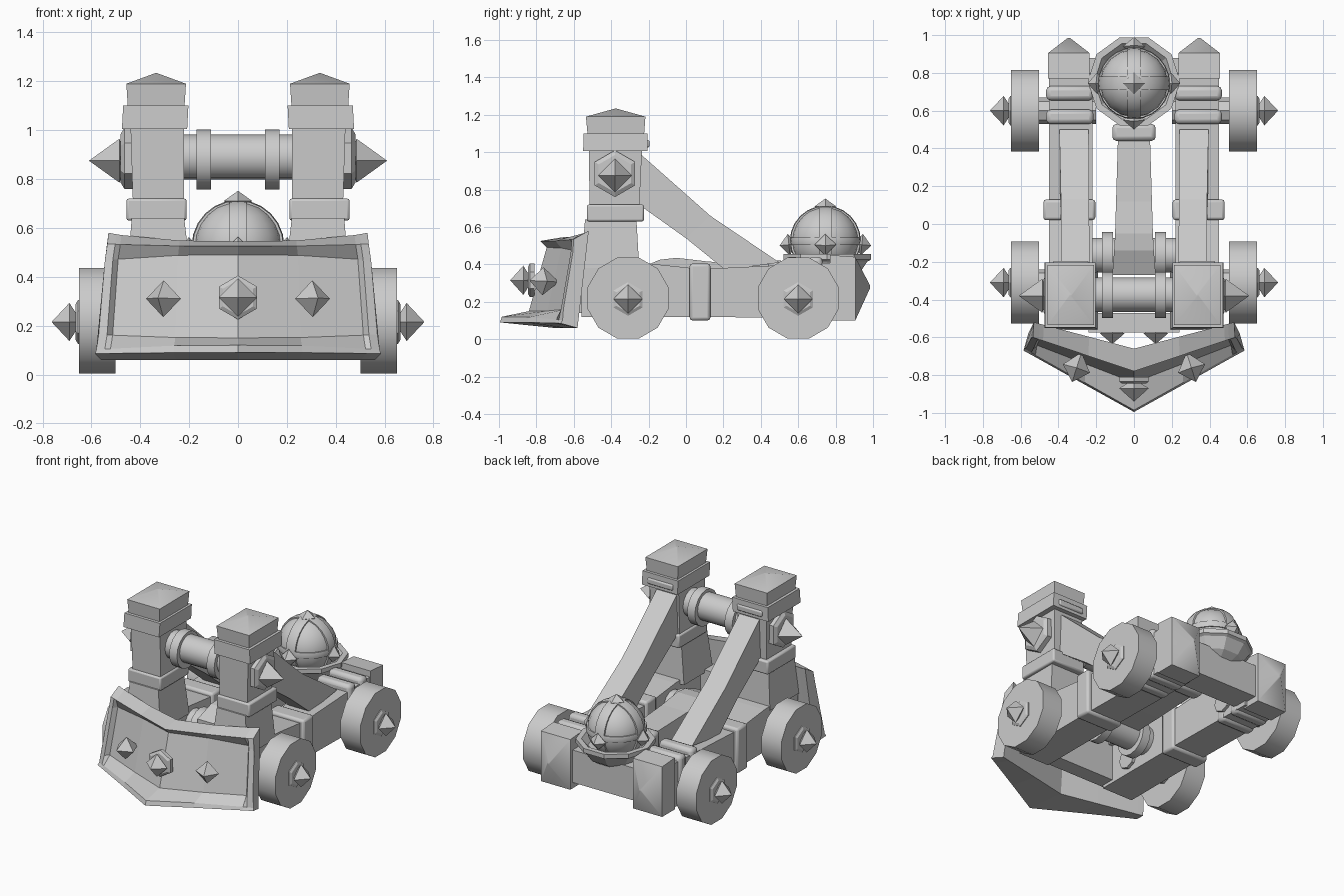
import bpy, bmesh, math
from mathutils import Vector

if "Cube" in bpy.data.objects:
    bpy.data.objects.remove(bpy.data.objects["Cube"])

grey = bpy.data.materials.new("grey")
grey.diffuse_color = (0.6, 0.6, 0.6, 1)
grey.use_nodes = True
grey.node_tree.nodes["Principled BSDF"].inputs["Base Color"].default_value = grey.diffuse_color


def finish(name, bm, bevel=0, smooth=0):
    bmesh.ops.recalc_face_normals(bm, faces=bm.faces[:])
    mesh = bpy.data.meshes.new(name)
    bm.to_mesh(mesh)
    bm.free()
    ob = bpy.data.objects.new(name, mesh)
    bpy.context.collection.objects.link(ob)
    mesh.materials.append(grey)
    if bevel:
        m = ob.modifiers.new("bevel", 'BEVEL')
        m.width, m.segments = bevel, 2
    if smooth:
        bpy.context.view_layer.objects.active = ob
        ob.select_set(True)
        bpy.ops.object.shade_smooth_by_angle(angle=math.radians(smooth))
        ob.select_set(False)
    return ob


def loft(name, rings, bevel=0, smooth=0):
    """Skin a list of equal-length vertex rings and cap both ends."""
    bm = bmesh.new()
    vs = [[bm.verts.new(p) for p in r] for r in rings]
    n = len(vs[0])
    for a, b in zip(vs, vs[1:]):
        for i in range(n):
            bm.faces.new((a[i], a[(i + 1) % n], b[(i + 1) % n], b[i]))
    bm.faces.new(vs[0])
    bm.faces.new(vs[-1])
    return finish(name, bm, bevel, smooth)


def rect(x0, x1, y0, y1, z):
    return [(x0, y0, z), (x1, y0, z), (x1, y1, z), (x0, y1, z)]


def box(name, x0, x1, y0, y1, z0, z1, bevel=0):
    return loft(name, [rect(x0, x1, y0, y1, z0), rect(x0, x1, y0, y1, z1)], bevel, 50 if bevel else 0)


def lathe(name, center, axis, profile, n, phase=0.0, smooth=0):
    """Turn (radius, distance) pairs about an axis."""
    q = Vector(axis).to_track_quat('Z', 'Y')
    bm = bmesh.new()
    rings = []
    for r, t in profile:
        k = 1 if r == 0 else n
        ring = []
        for i in range(k):
            a = math.pi / 2 + (i + phase) * 2 * math.pi / n
            p = q @ Vector((r * math.cos(a), r * math.sin(a), t)) + Vector(center)
            ring.append(bm.verts.new(p))
        rings.append(ring)
    for a, b in zip(rings, rings[1:]):
        for i in range(n):
            f = [a[i % len(a)], a[(i + 1) % len(a)], b[(i + 1) % len(b)], b[i % len(b)]]
            bm.faces.new(list(dict.fromkeys(f)))
    for ring in (rings[0], rings[-1]):
        if len(ring) > 2:
            bm.faces.new(ring)
    return finish(name, bm, 0, smooth)


def spike(name, center, axis, r=0.078, length=0.075, back=0.045, plate=0.1):
    lathe(name, center, axis, [(0, -back), (r, 0), (0, length)], 4)
    if plate:
        lathe(name + "_plate", center, axis, [(plate, -0.06), (plate, -0.035), (plate * 0.8, -0.025)], 6)


def roller(name, y, z, half):
    """Horizontal drum with two collars."""
    lathe(name, (0, y, z), (1, 0, 0), [(0.092, -half), (0.092, half)], 16, 0, 38)
    for s in (-1, 1):
        lathe(name + "_ring", (s * 0.14, y, z - 0.01), (1, 0, 0),
              [(0.122, -0.029), (0.122, 0.029)], 16, 0, 38)


for s in (-1, 1):
    def sbox(name, x0, x1, *rest):
        return box(name, *sorted((s * x0, s * x1)), *rest)

    def srect(x0, x1, y0, y1, z):
        return rect(s * x0, s * x1, y0, y1, z)

    # Wheels with spiked hubs
    for y in (-0.31, 0.6):
        lathe("wheel", (0, y, 0.22), (s, 0, 0), [(0.224, 0.502), (0.224, 0.65)], 12, 0.5, 38)
        lathe("axle_stub", (0, y, 0.218), (s, 0, 0), [(0.07, 0.2), (0.07, 0.51)], 8)
        spike("hub_spike", (s * 0.69, y, 0.215), (s, 0, 0), 0.078, 0.073, 0.05, 0.09)

    # Side beam with pointed rear block
    loft("side_beam", [[(s * x, y, z) for x, z in ((0.22, b), (0.45, b), (0.45, t), (0.22, t))]
                       for y, b, t in ((-0.56, 0.12, 0.42), (-0.2, 0.12, 0.405), (0.08, 0.12, 0.375), (0.8, 0.11, 0.41))])
    loft("rear_block", [[(s * x, y, z) for x, z in ((0.345 - w, b), (0.345 + w, b), (0.345 + w, t), (0.345 - w, t))]
                        for y, w, b, t in ((0.77, 0.11, 0.1, 0.45), (0.905, 0.11, 0.1, 0.44), (0.985, 0.006, 0.275, 0.285))],
         0, 50)
    sbox("beam_band", 0.205, 0.48, 0.02, 0.13, 0.1, 0.405, 0.015)
    for y in (0.53, 0.655):
        sbox("rear_strap", 0.215, 0.465, y, y + 0.075, 0.1, 0.44, 0.022)

    # Upright post, collars and pointed cap
    loft("post_base", [srect(0.19, 0.455, -0.56, -0.25, 0.38), srect(0.22, 0.435, -0.54, -0.265, 0.64)])
    sbox("lower_collar", 0.21, 0.457, -0.53, -0.225, 0.63, 0.72, 0.01)
    loft("post", [srect(0.222, 0.43, -0.515, -0.25, 0.7), srect(0.22, 0.44, -0.52, -0.235, 1.02)])
    loft("upper_collar", [srect(0.208, 0.475, -0.55, -0.205, 1.005), srect(0.203, 0.47, -0.547, -0.205, 1.1)])
    loft("post_cap", [srect(0.22, 0.45, -0.525, -0.225, 1.08), srect(0.213, 0.457, -0.535, -0.217, 1.19),
                      srect(0.33, 0.34, -0.38, -0.372, 1.233)], 0, 38)
    sbox("collar_strap", 0.24, 0.43, -0.215, -0.195, 1.025, 1.065, 0.009)

    # Diagonal brace from post to beam
    loft("brace", [[(s * a, y0, z0), (s * b, y0, z0), (s * b, y1, z1), (s * a, y1, z1)]
                   for a, b, y0, z0, y1, z1 in ((0.235, 0.385, -0.26, 0.725, -0.26, 1.005),
                                                (0.238, 0.387, 0.0, 0.54, 0.13, 0.66),
                                                (0.24, 0.395, 0.21, 0.37, 0.5, 0.41))])

    # Upper axle end plate and spike
    lathe("axle_plate", (0, -0.38, 0.885), (s, 0, 0), [(0.125, 0.43), (0.125, 0.465), (0.1, 0.48)], 6)
    spike("axle_spike", (s * 0.485, -0.38, 0.875), (s, 0, 0), 0.09, 0.125, 0.03, 0)

    # Small spikes on the front beam and side spikes on the shield
    spike("beam_spike", (s * 0.115, -0.58, 0.3), (0, -1, 0), 0.065, 0.055, 0.03, 0)
    spike("shield_spike", (s * 0.305, -0.765, 0.31), (s * 0.3, -0.95, 0.05), 0.075, 0.075, 0.09, 0)

# Drums and cross beams
roller("upper_roller", -0.375, 0.89, 0.26)
roller("lower_roller", -0.165, 0.28, 0.24)
box("front_crossbeam", -0.24, 0.24, -0.575, -0.47, 0.14, 0.4)
box("rear_crossbeam", -0.26, 0.26, 0.7, 0.88, 0.14, 0.36)

# Throwing arm and its band
loft("throwing_arm", [[(-w, y, b), (w, y, b), (w, y, t), (-w, y, t)]
                      for y, w, b, t in ((-0.27, 0.115, 0.27, 0.37), (-0.14, 0.105, 0.27, 0.425),
                                         (-0.05, 0.1, 0.27, 0.435), (0.12, 0.095, 0.27, 0.415), (0.62, 0.08, 0.28, 0.39))])
box("arm_band", -0.115, 0.115, 0.44, 0.53, 0.26, 0.42, 0.022)

# Basket under the ball
B = (0, 0.755, 0)
lathe("basket", B, (0, 0, 1), [(0.1, 0.3), (0.18, 0.35), (0.225, 0.415), (0.245, 0.425), (0.245, 0.455),
                               (0.21, 0.455), (0.17, 0.41)], 10, 0.5)

# Ball with raised bands and spikes
C = Vector((0, 0.745, 0.525))
arc = [math.radians(a) for a in range(-90, 91, 15)]
lathe("ball", C, (0, 0, 1), [(0 if abs(a) > 1.57 else 0.182 * math.cos(a), 0.182 * math.sin(a)) for a in arc], 16, 0, 38)
axes = [Vector(v) for v in ((1, 0, 0), (0, 1, 0), (0, 0, 1))]
for k, half in enumerate((0.035, 0.035, 0.02)):
    u, v, w = axes[(k + 1) % 3], axes[(k + 2) % 3], axes[k]
    rings = []
    for i in range(25):
        t = i * math.tau / 24
        d = u * math.cos(t) + v * math.sin(t)
        rings.append([C + d * r + w * h for r, h in ((0.165, -half), (0.186, -half), (0.19, 0), (0.186, half), (0.165, half))])
    loft("ball_band", rings, 0, 38)
spike("ball_top_spike", C + Vector((0, 0, 0.185)), (0, 0, 1), 0.058, 0.042, 0.04, 0)
for k in range(4):
    a = k * math.pi / 2
    d = Vector((math.cos(a), math.sin(a), -0.1))
    spike("ball_spike", C + d * 0.195, d, 0.058, 0.05, 0.04, 0)

# Plough shield: closed section swept across, recessed inside its rim
# each row: centre y, wing y, centre z, wing z, half width
section = [(-0.70, -0.58, 0.06, 0.06, 0.56), (-0.995, -0.67, 0.09, 0.085, 0.585), (-0.985, -0.66, 0.12, 0.10, 0.58),
           (-0.84, -0.62, 0.15, 0.165, 0.57), (-0.745, -0.57, 0.49, 0.465, 0.545), (-0.78, -0.60, 0.525, 0.535, 0.535),
           (-0.66, -0.52, 0.545, 0.58, 0.53)]
columns = []
for u in (-1, -0.94, -0.9, -0.45, 0, 0.45, 0.9, 0.94, 1):
    ring = []
    for i, (yc, yw, zc, zw, hw) in enumerate(section):
        k = abs(u)
        y = yc + (yw - yc) * k
        if k > 0.92 and i in (3, 4):
            y -= 0.035
        z = zc + (zw - zc) * k ** 3
        ring.append((u * hw, y, z))
    columns.append(ring)
loft("plough_shield", columns)
spike("shield_centre_spike", (0, -0.87, 0.315), (0, -1, 0), 0.078, 0.07, 0.05, 0.09)
